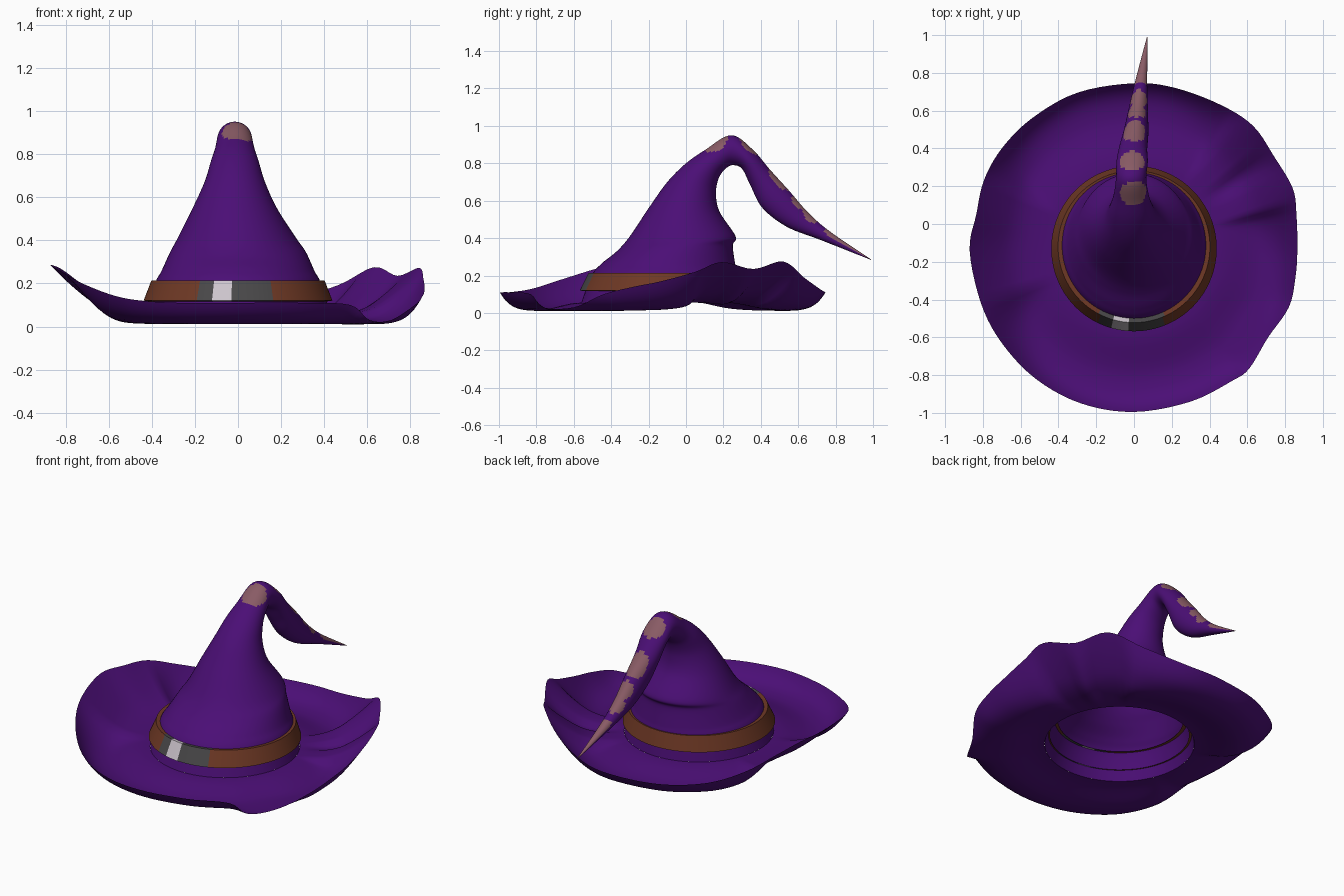
import bpy, math
from mathutils import Vector


def material(name, rgb):
    m = bpy.data.materials.new(name)
    m.diffuse_color = (*rgb, 1)
    return m


purple = material("purple felt", (0.07, 0.0045, 0.18))
brown = material("brown leather", (0.156, 0.04, 0.018))
grey = material("dark grey buckle", (0.065, 0.063, 0.065))
white = material("pale buckle", (0.60, 0.55, 0.60))
pink = material("dusty pink spots", (0.25, 0.105, 0.13))


def spline(p, n, closed=False):
    """Catmull-Rom through tuples of any length, n steps per span."""
    out, c = [], len(p)
    get = lambda i: p[i % c] if closed else p[min(max(i, 0), c - 1)]
    for i in range(c if closed else c - 1):
        a, b, d, e = (get(i + k) for k in (-1, 0, 1, 2))
        for s in range(n):
            t = s / n
            out.append(tuple(0.5 * (2 * q + (r - o) * t + (2 * o - 5 * q + 4 * r - u) * t * t
                                    + (3 * q - o - 3 * r + u) * t ** 3)
                             for o, q, r, u in zip(a, b, d, e)))
    if not closed:
        out.append(p[-1])
    return out


def loft(name, rings, mats, rule=None, cap=False, angle=50):
    n = len(rings[0])
    verts = [v for r in rings for v in r]
    faces = [(i * n + j, i * n + (j + 1) % n, (i + 1) * n + (j + 1) % n, (i + 1) * n + j)
             for i in range(len(rings) - 1) for j in range(n)]
    if cap:
        faces.append(tuple(range(len(verts) - n, len(verts))))
    me = bpy.data.meshes.new(name)
    me.from_pydata(verts, [], faces)
    for m in mats:
        me.materials.append(m)
    if rule:
        for f in me.polygons:
            f.material_index = rule(f.center)
    ob = bpy.data.objects.new(name, me)
    bpy.context.collection.objects.link(ob)
    bpy.context.view_layer.objects.active = ob
    ob.select_set(True)
    bpy.ops.object.shade_smooth_by_angle(angle=math.radians(angle))
    ob.select_set(False)
    return ob


# Brim: wavy rim points joined to the round crown opening
rim = [(0.865, -0.13, 0.17), (0.86, 0.05, 0.22), (0.84, 0.19, 0.272), (0.74, 0.36, 0.235),
       (0.63, 0.52, 0.275), (0.46, 0.63, 0.19), (0.22, 0.72, 0.125), (0, 0.745, 0.11),
       (-0.3, 0.695, 0.11), (-0.54, 0.56, 0.13), (-0.70, 0.40, 0.185), (-0.795, 0.23, 0.25),
       (-0.835, 0.05, 0.275), (-0.87, -0.14, 0.285), (-0.81, -0.42, 0.25), (-0.70, -0.63, 0.19),
       (-0.52, -0.82, 0.13), (-0.28, -0.95, 0.11), (0, -0.995, 0.11), (0.3, -0.94, 0.11),
       (0.52, -0.83, 0.10), (0.61, -0.765, 0.03), (0.71, -0.60, 0.03), (0.82, -0.44, 0.10),
       (0.855, -0.28, 0.14)]
edge = spline(rim, 5, True)
brim_rings = []
for k in range(20, -1, -1):
    t = 1 - (1 - k / 20) ** 1.4
    s = min(t / 0.6, 1)
    floor = 0.055 - 0.045 * s * s * (3 - 2 * s)
    ring = []
    for x, y, z in edge:
        a = math.atan2(y + 0.13, x)
        p = max(1.7, min(8, 8 - (z - 0.11) * 45))
        inner = Vector((0.43 * math.cos(a), -0.13 + 0.43 * math.sin(a), 0))
        q = inner.lerp(Vector((x, y, 0)), t)
        ring.append((q.x, q.y, floor + (z - 0.01) * t ** p))
    brim_rings.append(ring)
loft("brim", brim_rings, [purple])

# Crown: rings given by front/top point, back/under point (y, z), half width, x centre
sections = [(-0.56, 0.055, 0.30, 0.055, 0.43, 0), (-0.505, 0.2, 0.275, 0.2, 0.385, 0),
            (-0.45, 0.265, 0.265, 0.25, 0.355, 0), (-0.37, 0.33, 0.25, 0.36, 0.315, 0),
            (-0.3, 0.41, 0.265, 0.41, 0.275, -0.005), (-0.2, 0.56, 0.18, 0.54, 0.195, -0.015),
            (-0.1, 0.70, 0.16, 0.64, 0.14, -0.015), (0, 0.80, 0.175, 0.72, 0.112, -0.015),
            (0.1, 0.87, 0.21, 0.77, 0.092, -0.015), (0.24, 0.95, 0.25, 0.79, 0.08, -0.015),
            (0.355, 0.875, 0.30, 0.77, 0.083, -0.01), (0.45, 0.765, 0.345, 0.68, 0.075, -0.005),
            (0.55, 0.655, 0.41, 0.56, 0.066, 0.01), (0.65, 0.54, 0.54, 0.46, 0.052, 0.022),
            (0.77, 0.435, 0.72, 0.39, 0.033, 0.037), (0.99, 0.286, 0.988, 0.284, 0.002, 0.07)]
crown_rings = []
for ay, az, by, bz, w, xc in spline(sections, 8):
    crown_rings.append([(xc + w * math.cos(a), (ay + by) / 2 + math.sin(a) * (by - ay) / 2,
                         (az + bz) / 2 + math.sin(a) * (bz - az) / 2)
                        for a in (j * math.tau / 72 for j in range(72))])

spots = [(0, 0.16, 0.905, 0.075), (-0.01, 0.335, 0.885, 0.068), (0, 0.475, 0.725, 0.06),
         (0.0, 0.505, 0.69, 0.06), (0.015, 0.60, 0.59, 0.055), (0.025, 0.67, 0.52, 0.055)]


def spot_rule(c):
    if c.y > 0.745:  # upper half of the tip
        return int(c.z > 0.41 - (c.y - 0.76) * 0.55)
    return int(any((c - Vector(s[:3])).length < s[3] for s in spots))


loft("crown", crown_rings, [purple, pink], spot_rule, cap=True)


# Hat band with buckle colours on the front
def band_rule(c):
    if c.y > -0.3 or not -0.18 < c.x < 0.16:
        return 0
    return 2 if -0.11 < c.x < -0.025 else 1


loft("hat_band", [[(r * math.cos(a), y + r * math.sin(a), z)
                   for a in (j * math.tau / 180 for j in range(180))]
                  for r, y, z in ((0.40, -0.13, 0.115), (0.438, -0.13, 0.12),
                                  (0.402, -0.12, 0.213), (0.36, -0.12, 0.208))],
     [brown, grey, white], band_rule, angle=30)
